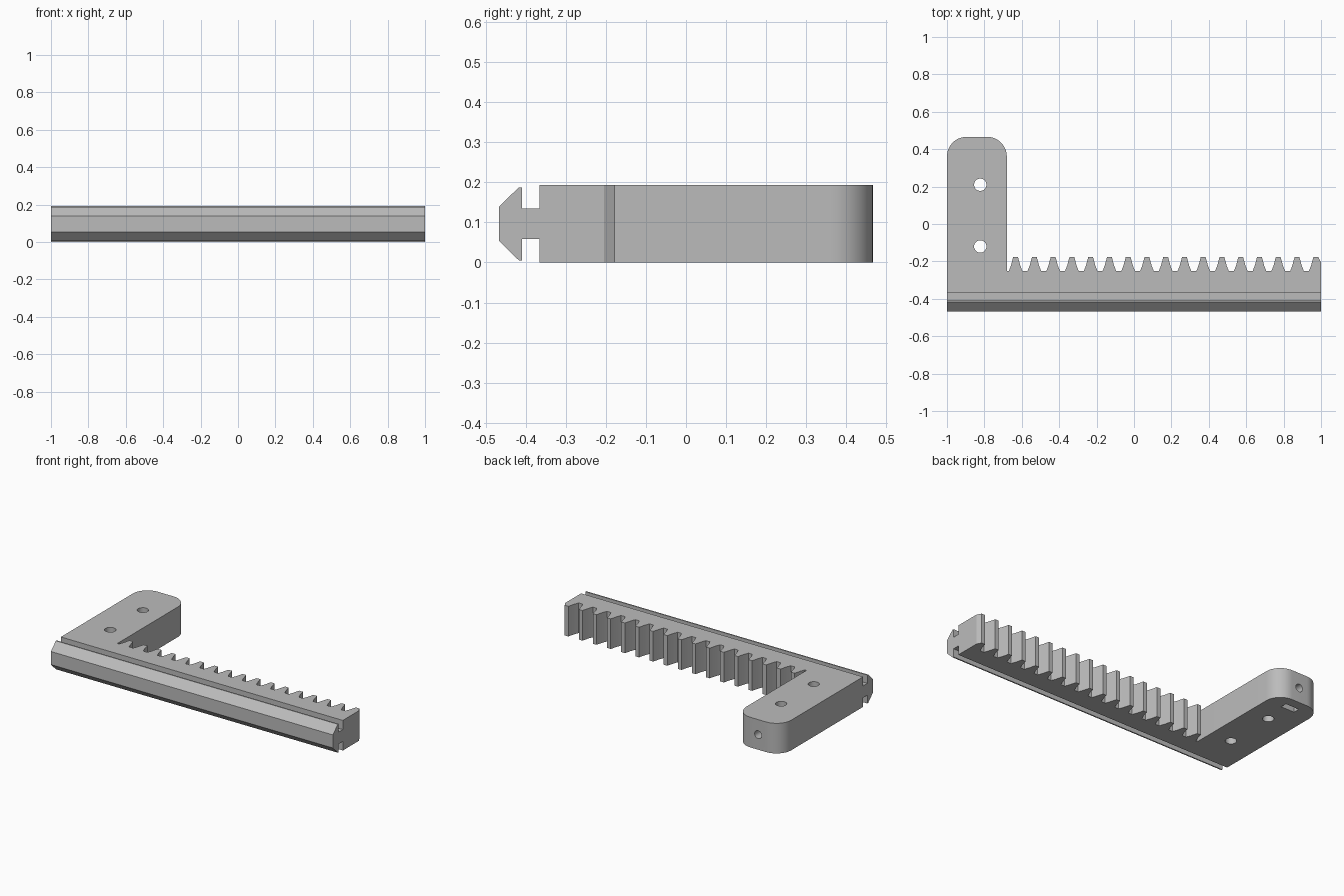
import bpy, bmesh
from math import sin, cos, pi, radians
from mathutils import Matrix

cube = bpy.data.objects.get("Cube")
if cube:
    bpy.data.objects.remove(cube, do_unlink=True)

grey = bpy.data.materials.new("plain grey")
grey.use_nodes = True
colour = (0.5, 0.5, 0.5, 1)
grey.diffuse_color = colour
grey.node_tree.nodes["Principled BSDF"].inputs["Base Color"].default_value = colour


def add_object(name, bm):
    bmesh.ops.recalc_face_normals(bm, faces=bm.faces)
    mesh = bpy.data.meshes.new(name)
    bm.to_mesh(mesh)
    bm.free()
    mesh.materials.append(grey)
    obj = bpy.data.objects.new(name, mesh)
    bpy.context.collection.objects.link(obj)
    return obj


def prism(name, points, direction):
    """Extrude a closed outline of 3D points along a direction."""
    bm = bmesh.new()
    face = bm.faces.new([bm.verts.new(p) for p in points])
    new = bmesh.ops.extrude_face_region(bm, geom=[face])["geom"]
    bmesh.ops.translate(bm, vec=direction,
                        verts=[v for v in new if isinstance(v, bmesh.types.BMVert)])
    return add_object(name, bm)


def activate(obj):
    bpy.ops.object.select_all(action='DESELECT')
    obj.select_set(True)
    bpy.context.view_layer.objects.active = obj


def cut(obj, cutter):
    activate(obj)
    mod = obj.modifiers.new("cut", 'BOOLEAN')
    mod.operation, mod.solver, mod.object = 'DIFFERENCE', 'EXACT', cutter
    bpy.ops.object.modifier_apply(modifier=mod.name)
    bpy.data.objects.remove(cutter, do_unlink=True)


def cylinder(name, centre, radius, depth, rotation=Matrix()):
    bm = bmesh.new()
    bmesh.ops.create_cone(bm, cap_ends=True, segments=32, radius1=radius, radius2=radius,
                          depth=depth, matrix=Matrix.Translation(centre) @ rotation)
    return add_object(name, bm)


HEIGHT, BACK, FRONT = 0.193, 0.466, -0.366
ARM_X, RADIUS = -0.68, 0.105
ROOT, TIP, PITCH = -0.25, -0.177, 0.1003

# Outline of the L-shaped rack: front edge, teeth, then the rounded arm
outline = [(-1, FRONT), (1, FRONT)]
tooth = [(-0.036, ROOT), (-0.025, -0.222), (-0.013, TIP)]
tooth += [(-x, y) for x, y in reversed(tooth)]
teeth = [(-0.633 + i * PITCH + x, y) for i in range(17) for x, y in tooth]
teeth = [p for p in teeth if p[0] < 0.995]
outline += [(1, -0.205)] + teeth[::-1] + [(ARM_X, ROOT)]
for centre_x, start in ((ARM_X - RADIUS, 0), (-1 + RADIUS, pi / 2)):
    for i in range(13):
        a = start + i * pi / 24
        outline.append((centre_x + RADIUS * cos(a), BACK - RADIUS + RADIUS * sin(a)))
rack = prism("toothed_rack_and_arm", [(x, y, 0) for x, y in outline], (0, 0, HEIGHT))

# Two screw holes through the arm
for y in (-0.12, 0.21):
    cut(rack, cylinder("screw_hole", (-0.822, y, 0.1), 0.033, 0.5))

# Nut slot open underneath, and the bolt hole leading to it from the back
bm = bmesh.new()
bmesh.ops.create_cube(bm, size=1, matrix=Matrix.Translation((-0.838, 0.384, 0.04))
                      @ Matrix.Diagonal((0.095, 0.042, 0.2, 1)))
cut(rack, add_object("nut_slot", bm))
cut(rack, cylinder("bolt_hole", (-0.838, 0.42, HEIGHT / 2), 0.025, 0.2,
                   Matrix.Rotation(radians(90), 4, 'X')))

# Arrow-shaped guide rail along the front, mirrored about mid height
half = [(FRONT, 0.038), (-0.409, 0.038), (-0.409, 0.091), (-0.417, 0.091), (-0.467, 0.042)]
profile = half + [(y, -z) for y, z in reversed(half)]
rail = prism("guide_rail", [(-1, y, HEIGHT / 2 + z) for y, z in profile], (2, 0, 0))

for obj in (rack, rail):
    activate(obj)
    bpy.ops.object.shade_smooth_by_angle(angle=radians(20))
